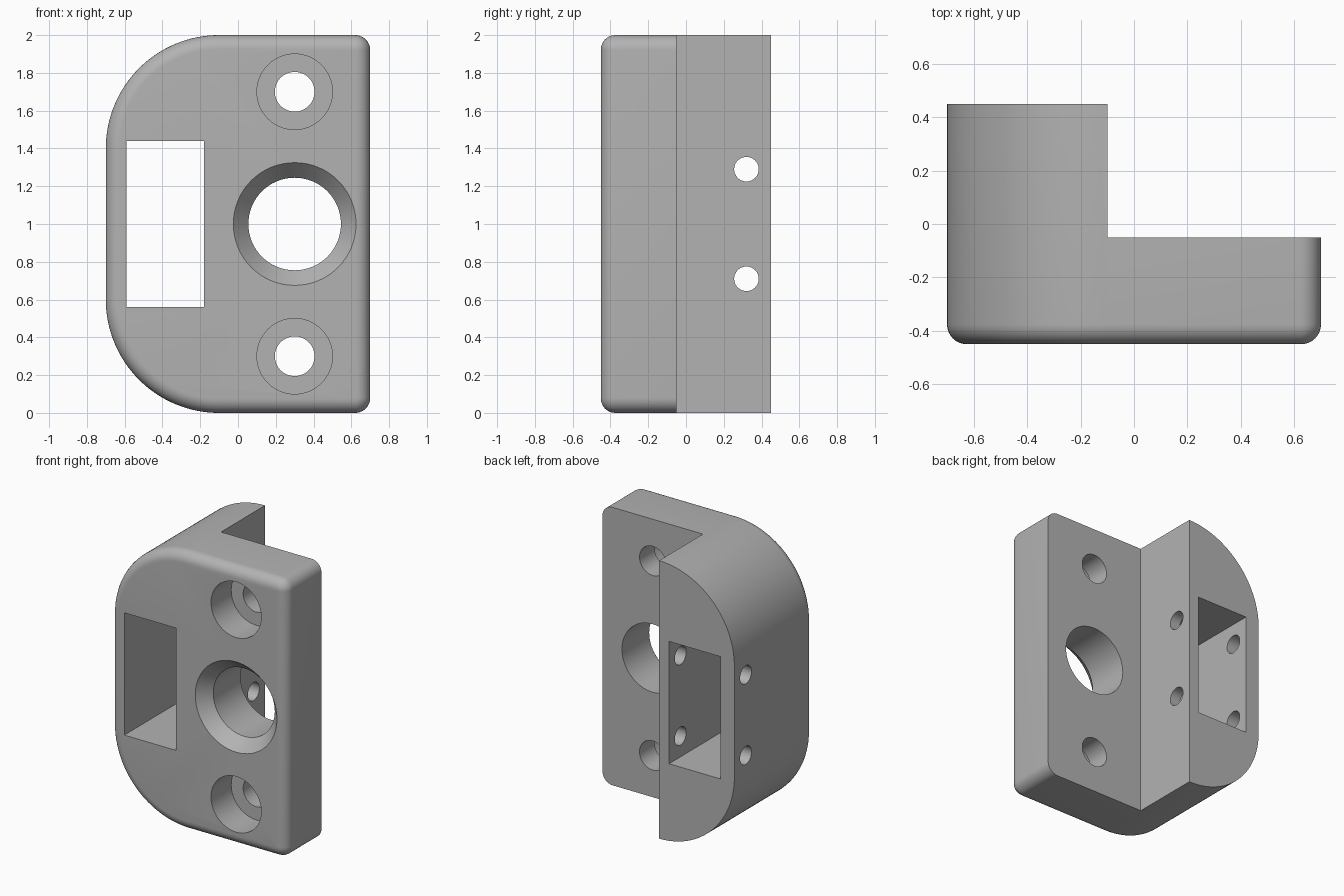
import bpy, bmesh
from math import sin, cos, pi, radians
from mathutils import Matrix, Vector

cube = bpy.data.objects.get("Cube")
if cube:
    bpy.data.objects.remove(cube, do_unlink=True)

grey = bpy.data.materials.new("plain grey")
grey.use_nodes = True
colour = (0.45, 0.45, 0.45, 1)
grey.diffuse_color = colour
grey.node_tree.nodes["Principled BSDF"].inputs["Base Color"].default_value = colour

FRONT, STEP, BACK = -0.45, -0.05, 0.45
FILLET = 0.075


def make_object(name, bm):
    bmesh.ops.recalc_face_normals(bm, faces=bm.faces)
    mesh = bpy.data.meshes.new(name)
    bm.to_mesh(mesh)
    bm.free()
    mesh.materials.append(grey)
    obj = bpy.data.objects.new(name, mesh)
    bpy.context.collection.objects.link(obj)
    return obj


def outline(inset):
    """D-shaped outline: large left corners, small right corners."""
    points = []
    for side_x, side_z, radius, start, steps in (
            (0.7, 2, 0.08, 0, 10), (-0.7, 2, 0.6, 90, 32),
            (-0.7, 0, 0.6, 180, 32), (0.7, 0, 0.08, 270, 10)):
        cx = side_x - radius if side_x > 0 else side_x + radius
        cz = side_z - radius if side_z > 0 else side_z + radius
        for i in range(steps + 1):
            a = radians(start + 90 * i / steps)
            points.append((cx + (radius - inset) * cos(a), cz + (radius - inset) * sin(a)))
    return points


def loft(name, sections):
    """Join matching outlines given as (y, points) and cap both ends."""
    bm = bmesh.new()
    rings = [[bm.verts.new((x, y, z)) for x, z in pts] for y, pts in sections]
    for a, b in zip(rings, rings[1:]):
        for i in range(len(a)):
            j = (i + 1) % len(a)
            bm.faces.new((a[i], a[j], b[j], b[i]))
    bm.faces.new(rings[0])
    bm.faces.new(rings[-1])
    return make_object(name, bm)


def box(name, low, high):
    low, high = Vector(low), Vector(high)
    bm = bmesh.new()
    bmesh.ops.create_cube(bm, size=1, matrix=Matrix.Translation((low + high) / 2)
                          @ Matrix.Diagonal((*(high - low), 1)))
    return make_object(name, bm)


def bore(name, x, z, profile, segments=64):
    """Round hole along y, profile given as (y, radius)."""
    def circle(r):
        return [(x + r * cos(2 * pi * i / segments), z + r * sin(2 * pi * i / segments))
                for i in range(segments)]
    return loft(name, [(y, circle(r)) for y, r in profile])


# Body with a rounded front rim
sections = []
for i in range(9):
    a = pi / 2 * i / 8
    sections.append((FRONT + FILLET * (1 - sin(a)), outline(FILLET * (1 - cos(a)))))
sections.reverse()
body = loft("bracket_body", sections + [(BACK, outline(0))])

# Rear step, latch slot and front holes
cutters = [
    box("step_cutter", (-0.1, STEP, -1), (1, 1, 3)),
    box("slot_cutter", (-0.59, -1, 0.56), (-0.18, 1, 1.44)),
    bore("centre_hole_cutter", 0.3, 1, [(FRONT - 0.09, 0.405), (FRONT + 0.09, 0.245), (0.2, 0.245)]),
]
for z in (0.3, 1.7):
    cutters.append(bore("screw_hole_cutter", 0.3, z, [
        (-0.6, 0.2), (FRONT + 0.23, 0.2), (FRONT + 0.23, 0.105), (0.2, 0.105)]))

# Cross holes through both slot walls
for z in (0.71, 1.29):
    bm = bmesh.new()
    bmesh.ops.create_cone(bm, cap_ends=True, segments=48, radius1=0.065, radius2=0.065, depth=1.2,
                          matrix=Matrix.Translation((-0.4, 0.32, z)) @ Matrix.Rotation(pi / 2, 4, 'Y'))
    cutters.append(make_object("cross_hole_cutter", bm))

bpy.ops.object.select_all(action='DESELECT')
bpy.context.view_layer.objects.active = body
body.select_set(True)
for cutter in cutters:
    mod = body.modifiers.new("cut", 'BOOLEAN')
    mod.operation = 'DIFFERENCE'
    mod.solver = 'EXACT'
    mod.object = cutter
    bpy.ops.object.modifier_apply(modifier=mod.name)
    bpy.data.objects.remove(cutter, do_unlink=True)

bpy.ops.object.shade_smooth_by_angle(angle=radians(30))
